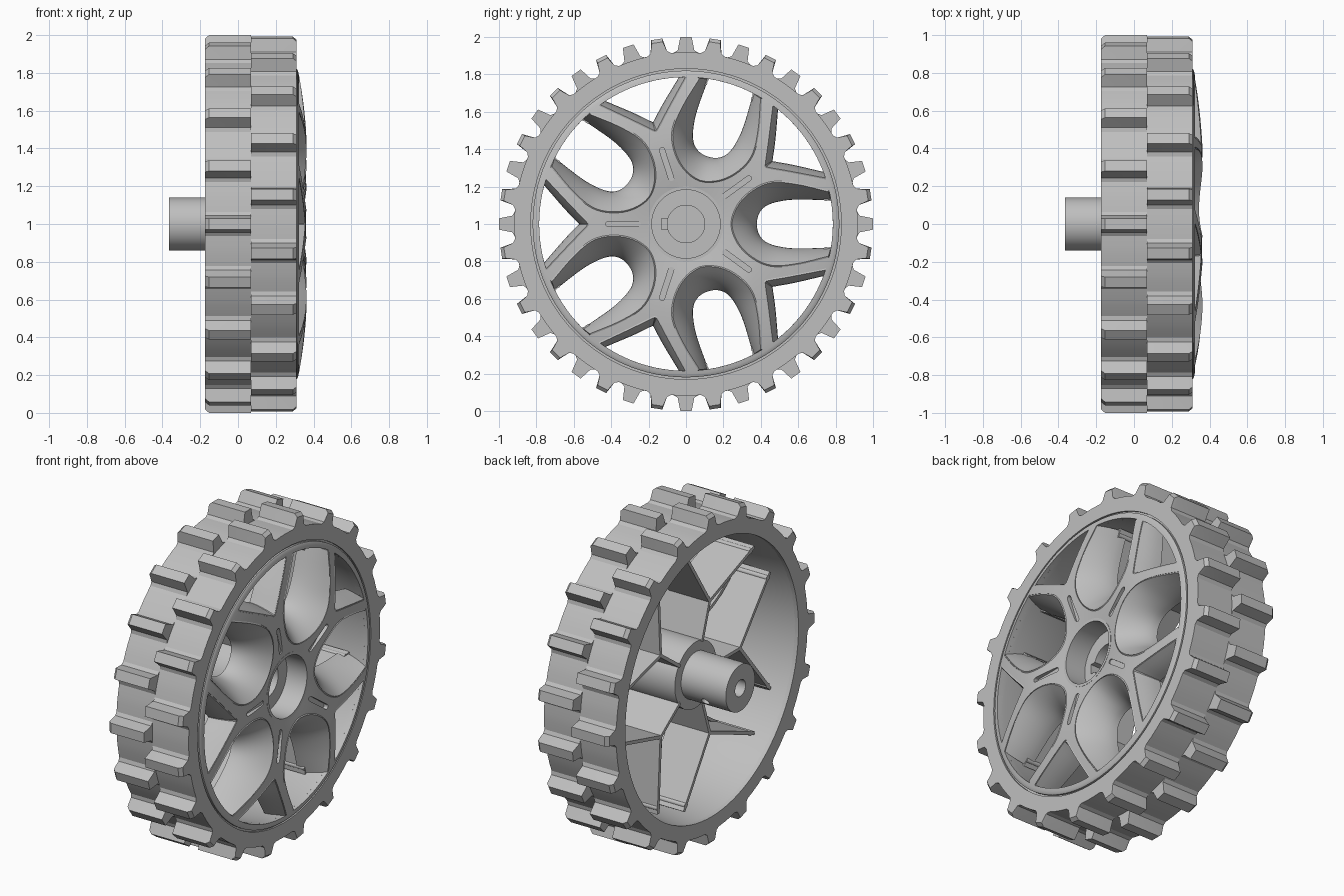
import bpy, bmesh, math
from math import sin, cos, pi
from mathutils import Vector

if "Cube" in bpy.data.objects:
    bpy.data.objects.remove(bpy.data.objects["Cube"])

GREY = (0.52, 0.52, 0.52, 1)
mat = bpy.data.materials.new("plain grey")
mat.use_nodes = True
mat.diffuse_color = GREY
mat.node_tree.nodes["Principled BSDF"].inputs["Base Color"].default_value = GREY

AXLE = 1.0                       # height of the wheel axis
HOLES = [i * 2 * pi / 5 for i in range(5)]
SPOKES = [a + pi / 5 for a in HOLES]
BACK = -0.07                     # rear edge of the spoke ribs


def place(x, u, v, ang=0.0):
    """Point at depth x, u along the direction ang and v across it."""
    return Vector((x, u * cos(ang) - v * sin(ang), AXLE + u * sin(ang) + v * cos(ang)))


def finish(name, bm, angle=30, solid=True):
    if solid:
        bmesh.ops.recalc_face_normals(bm, faces=bm.faces[:])
    mesh = bpy.data.meshes.new(name)
    bm.to_mesh(mesh)
    bm.free()
    mesh.materials.append(mat)
    ob = bpy.data.objects.new(name, mesh)
    bpy.context.collection.objects.link(ob)
    bpy.ops.object.select_all(action='DESELECT')
    ob.select_set(True)
    bpy.context.view_layer.objects.active = ob
    if angle:
        bpy.ops.object.shade_smooth_by_angle(angle=math.radians(angle))
    return ob


def apply(ob, mod):
    bpy.ops.object.select_all(action='DESELECT')
    ob.select_set(True)
    bpy.context.view_layer.objects.active = ob
    bpy.ops.object.modifier_apply(modifier=mod.name)
    bpy.ops.object.shade_smooth_by_angle(angle=math.radians(30))


def cut(ob, cutter):
    mod = ob.modifiers.new("cut", 'BOOLEAN')
    mod.operation, mod.solver, mod.object = 'DIFFERENCE', 'EXACT', cutter
    apply(ob, mod)
    bpy.data.objects.remove(cutter)


def bridge(bm, loops, close_u=True, close_v=False):
    n, m = len(loops[0]), len(loops)
    for j in range(m if close_v else m - 1):
        a, b = loops[j], loops[(j + 1) % m]
        for i in range(n if close_u else n - 1):
            k = (i + 1) % n
            bm.faces.new((a[i], a[k], b[k], b[i]))


def lathe(name, profile, closed, seg=120):
    """Spin (x, r) points round the axle."""
    bm = bmesh.new()
    loops = [[bm.verts.new(place(x, r, 0, 2 * pi * i / seg)) for i in range(seg)]
             for x, r in profile]
    bridge(bm, loops, True, closed)
    bmesh.ops.remove_doubles(bm, verts=bm.verts[:], dist=1e-5)
    return finish(name, bm)


def prism(bm, outline, ang, x0, x1):
    ends = [[bm.verts.new(place(x, u, v, ang)) for u, v in outline] for x in (x0, x1)]
    bridge(bm, ends)
    for e in ends:
        bm.faces.new(e)


def spline(pts, steps=4):
    """Smooth curve through the points."""
    p = [Vector(q) for q in pts]
    p = [2 * p[0] - p[1]] + p + [2 * p[-1] - p[-2]]
    out = []
    for a, b, c, d in zip(p, p[1:], p[2:], p[3:]):
        for s in range(steps):
            t = s / steps
            out.append(0.5 * (2 * b + (c - a) * t + (2 * a - 5 * b + 4 * c - d) * t * t
                              + (3 * b - a - 3 * c + d) * t ** 3))
    return out + [p[-2]]


def mirrored(half):
    return [(u, -v) for u, v in reversed(half[1:])] + half


DOME = spline([(0.19, 0.332), (0.3, 0.349), (0.42, 0.36), (0.56, 0.353),
               (0.7, 0.337), (0.8, 0.32), (0.82, 0.312)], 3)


def dome_x(r):
    for a, b in zip(DOME, DOME[1:]):
        if r <= b.x:
            return a.y + (b.y - a.y) * max(0, (r - a.x) / (b.x - a.x))
    return DOME[-1].y


# Tread: two rows of twenty teeth, staggered by half a tooth
TOOTH = [(-0.13, 0.918), (-0.07, 0.918), (-0.048, 0.93), (-0.03, 1),
         (0.03, 1), (0.048, 0.93), (0.07, 0.918), (0.13, 0.918)]


def tread(name, x_mid, x_face, start):
    ring = [(start + k * pi / 10 + a, r) for k in range(20) for a, r in TOOTH]
    shoulder = x_face - math.copysign(0.02, x_face - x_mid)
    bm = bmesh.new()
    rows = [(x_mid, lambda r: 0.83), (x_mid, lambda r: r), (shoulder, lambda r: r),
            (x_face, lambda r: min(r, 0.982)), (x_face, lambda r: 0.83)]
    loops = [[bm.verts.new(place(x, f(r), 0, a)) for a, r in ring] for x, f in rows]
    bridge(bm, loops, True, True)
    return finish(name, bm, 20)


tread("rear_tread", 0.068, -0.174, 0)
tread("front_tread", 0.068, 0.311, pi / 20)

# Rim barrel with a tapering inside
lathe("rim_barrel", [(-0.174, 0.85), (-0.174, 0.84), (-0.15, 0.83), (0.27, 0.785),
                     (0.30, 0.785), (0.30, 0.85)], True)

# Domed face plate with oval holes, triangular gaps and slots cut out
face = lathe("face_plate", [(p.y, p.x) for p in DOME]
             + [(0.285, 0.82), (0.285, 0.77), (0.31, 0.6), (0.315, 0.42), (0.3, 0.19)], True)

flare = spline(mirrored([(0.24, 0), (0.275, 0.105), (0.355, 0.185), (0.46, 0.228),
                         (0.6, 0.218), (0.763, 0.18)]))
throat = spline(mirrored([(0.37, 0), (0.383, 0.06), (0.425, 0.105), (0.5, 0.13),
                          (0.6, 0.14), (0.775, 0.135)]))
gap_front = spline(mirrored([(0.52, 0), (0.53, 0.02), (0.61, 0.103), (0.745, 0.247)]))
gap_back = spline(mirrored([(0.565, 0), (0.575, 0.015), (0.645, 0.088), (0.755, 0.215)]))


def with_rim_arc(path):
    end = math.atan2(path[-1].y, path[-1].x)
    arc = [end * (1 - i / 8) for i in range(17)]
    return list(path) + [(0.785 * cos(a), 0.785 * sin(a)) for a in arc]


bm = bmesh.new()
for a in HOLES:
    prism(bm, with_rim_arc(flare), a, 0.2, 0.5)
for a in SPOKES:
    prism(bm, with_rim_arc(gap_front), a, 0.2, 0.5)
    caps = [(c + 0.014 * cos(t), 0.014 * sin(t))
            for c, t0 in ((0.415, -pi / 2), (0.255, pi / 2))
            for t in [t0 + pi * i / 6 for i in range(7)]]
    prism(bm, caps, a, 0.334, 0.5)
cut(face, finish("cutter", bm, 0))


# Thin drafted walls running back from the openings
def walls(name, front, back, angles, x_back, steps, thickness):
    bm = bmesh.new()
    for ang in angles:
        loops = []
        for j in range(steps + 1):
            t = j / steps
            ease = 1 - (1 - t) ** 1.7
            row = []
            for f, b in zip(front, back):
                x0 = dome_x(f.length) - 0.003
                p = f.lerp(b, ease)
                row.append(bm.verts.new(place(x0 + (x_back - x0) * t, p.x, p.y, ang)))
            loops.append(row)
        bridge(bm, loops, False)
    ob = finish(name, bm, 30, False)
    mod = ob.modifiers.new("thickness", 'SOLIDIFY')
    mod.thickness, mod.offset = thickness, 0
    apply(ob, mod)


walls("oval_walls", flare, throat, HOLES, 0.15, 8, 0.018)
walls("gap_walls", gap_front, gap_back, SPOKES, 0.2, 4, 0.016)

# Forked ribs behind each spoke, with a bead near the end of each leg
FORK, TIP = Vector((0.42, 0)), Vector((0.71, 0.355))
bm = bmesh.new()
for a in SPOKES:
    prism(bm, [(0.19, -0.01), (FORK.x, -0.01), (FORK.x, 0.01), (0.19, 0.01)], a, BACK, 0.32)
    for side in (-1, 1):
        tip = Vector((TIP.x, side * TIP.y))
        off = (tip - FORK).orthogonal().normalized() * 0.01
        prism(bm, [FORK - off, tip - off, tip + off, FORK + off], a, BACK, 0.2)
        centre = FORK.lerp(tip, 0.92)
        bead = [centre + 0.016 * Vector((cos(i * pi / 5), sin(i * pi / 5))) for i in range(10)]
        prism(bm, bead, a, BACK, 0.2)
finish("spoke_ribs", bm, 40)

# Hub with a recessed front, keyed pocket, shaft bore and set screw hole
hub = lathe("hub", [(0.02, 0), (0.02, 0.1), (0.2, 0.1), (0.2, 0.183), (0.335, 0.183),
                    (0.335, 0.2), (-0.065, 0.2), (-0.065, 0.14), (-0.365, 0.14),
                    (-0.365, 0.05), (-0.15, 0.05), (-0.15, 0)], False, 64)
bm = bmesh.new()
prism(bm, [(-0.13, -0.03), (-0.08, -0.03), (-0.08, 0.03), (-0.13, 0.03)], 0, 0.03, 0.23)
ends = [[bm.verts.new(place(-0.21 + 0.025 * cos(i * pi / 8), u, 0.025 * sin(i * pi / 8), -pi / 5))
         for i in range(16)] for u in (0.03, 0.25)]
bridge(bm, ends)
for e in ends:
    bm.faces.new(e)
cut(hub, finish("cutter", bm, 0))
